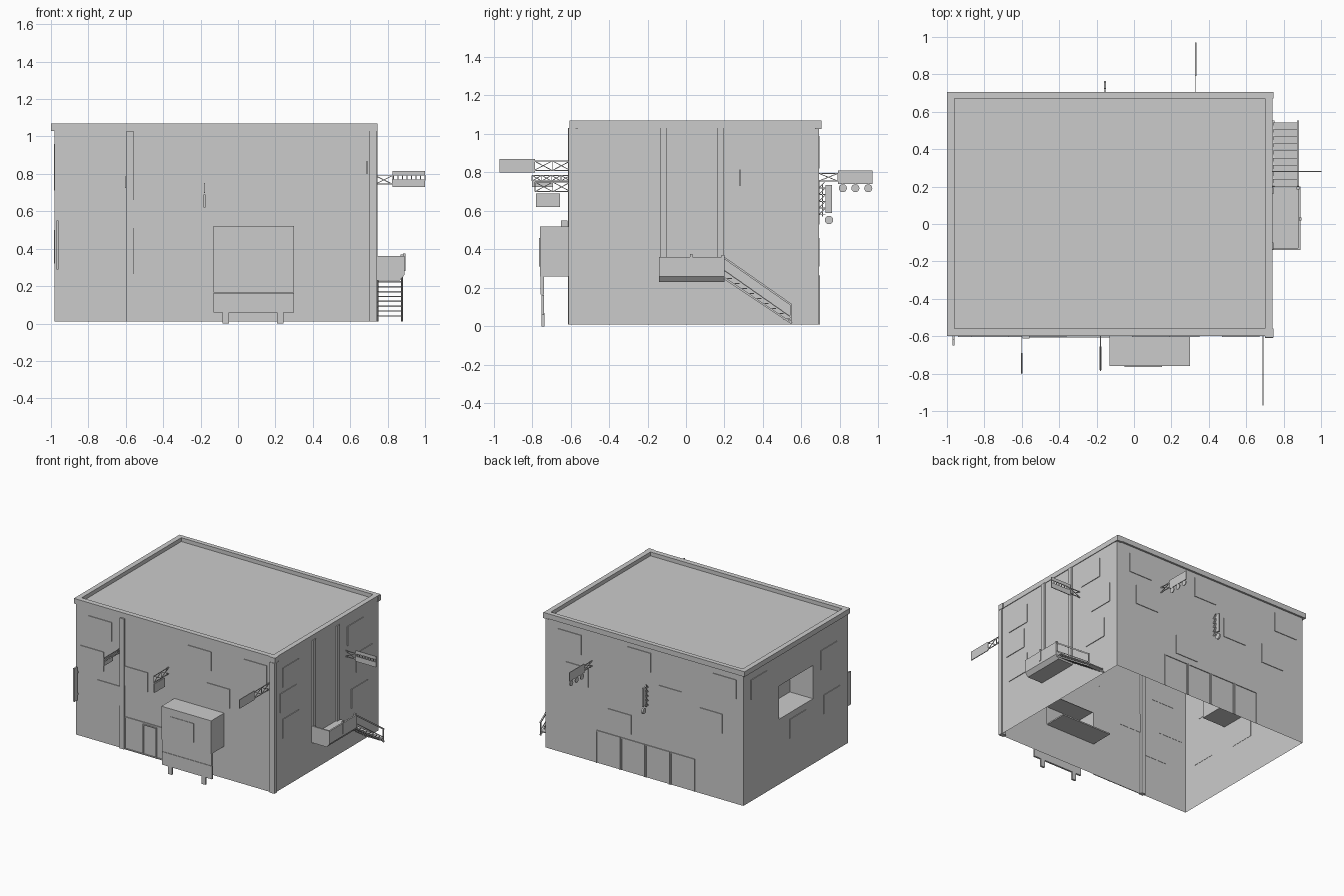
import bpy, bmesh, math
from mathutils import Vector, Matrix

if "Cube" in bpy.data.objects:
    bpy.data.objects.remove(bpy.data.objects["Cube"])

def mesh_obj(name, bm):
    me = bpy.data.meshes.new(name)
    bm.to_mesh(me)
    bm.free()
    ob = bpy.data.objects.new(name, me)
    bpy.context.collection.objects.link(ob)
    return ob

def add_box(bm, x0, x1, y0, y1, z0, z1):
    m = Matrix.Translation(((x0+x1)/2, (y0+y1)/2, (z0+z1)/2)) @ Matrix.Diagonal((abs(x1-x0), abs(y1-y0), abs(z1-z0), 1))
    bmesh.ops.create_cube(bm, size=1, matrix=m)

def add_bar(bm, a, b, t=0.005):
    a, b = Vector(a), Vector(b)
    d = b - a
    m = Matrix.Translation((a+b)/2) @ d.to_track_quat('Z', 'Y').to_matrix().to_4x4() @ Matrix.Diagonal((t, t, d.length, 1))
    bmesh.ops.create_cube(bm, size=1, matrix=m)

def boxes(name, items):
    bm = bmesh.new()
    for it in items:
        add_box(bm, *it)
    return mesh_obj(name, bm)

def quad(bm, pts):
    bm.faces.new([bm.verts.new(p) for p in pts])

# wall coordinates: u along the wall, z up, d outwards
X0, X1, Y0, Y1, ZT = -0.98, 0.735, -0.60, 0.69, 1.035
def P(w, u, d, z):
    return {'F': (u, Y0-d, z), 'B': (u, Y1+d, z), 'R': (X1+d, u, z), 'L': (X0-d, u, z)}[w]

def wbox(w, u0, u1, z0, z1, d0, d1):
    a, b = P(w, u0, d0, z0), P(w, u1, d1, z1)
    lo = [min(p) for p in zip(a, b)]
    hi = [max(p) for p in zip(a, b)]
    return (lo[0], hi[0], lo[1], hi[1], lo[2], hi[2])

# Wall sheets, open at the bottom, some with an opening
def wall(name, w, hole=None):
    u0, u1 = (X0, X1) if w in 'FB' else (Y0, Y1)
    parts = [(u0, u1, 0.01, ZT)]
    if hole:
        a, b, c, d = hole
        parts = [(u0, a, 0.01, ZT), (b, u1, 0.01, ZT), (a, b, 0.01, c), (a, b, d, ZT)]
    bm = bmesh.new()
    for a, b, c, d in parts:
        pts = [P(w, a, 0, c), P(w, b, 0, c), P(w, b, 0, d), P(w, a, 0, d)]
        quad(bm, pts if w in 'FR' else pts[::-1])
    mesh_obj(name, bm)

wall("front_wall", 'F', (-0.13, 0.30, 0.26, 0.51))
wall("back_wall", 'B')
wall("right_wall", 'R')
wall("left_wall", 'L', (-0.17, 0.25, 0.52, 0.78))

# Window recess in the left wall
bm = bmesh.new()
add_box(bm, X0, X0+0.2, -0.17, 0.25, 0.52, 0.78)
bmesh.ops.delete(bm, geom=[f for f in bm.faces if f.calc_center_median().x < X0+0.01], context='FACES')
bmesh.ops.reverse_faces(bm, faces=bm.faces)
mesh_obj("left_window_recess", bm)

# Roof deck and parapet ring
bm = bmesh.new()
quad(bm, [(-0.96, -0.56, 1.04), (0.70, -0.56, 1.04), (0.70, 0.67, 1.04), (-0.96, 0.67, 1.04)])
mesh_obj("roof_deck", bm)
boxes("parapet", [(-1, 0.74, -0.60, -0.56, 1.03, 1.07), (-1, 0.74, 0.67, 0.705, 1.03, 1.07),
                  (-1, -0.96, -0.56, 0.67, 1.03, 1.07), (0.70, 0.74, -0.56, 0.67, 1.03, 1.07)])
boxes("parapet_corners", [(0.70, 0.745, -0.606, -0.56, 1.028, 1.07), (0.70, 0.745, 0.67, 0.705, 1.025, 1.065)])

# Columns and pilasters
boxes("corner_column", [(0.70, 0.742, -0.61, -0.575, 0.01, 1.03)])
boxes("front_pilaster", [(-0.595, -0.56, -0.612, -0.58, 0.01, 1.03)])
boxes("right_pilasters", [wbox('R', u, u+0.035, 0.27, 1.03, -0.01, 0.012) for u in (-0.135, 0.16)])

# Raised render patches scattered over the walls
patches = {
    'F': [(-0.87, 0.97), (-0.94, 0.72), (-0.80, 0.49), (-0.01, 0.97), (0.47, 0.99), (-0.56, 0.66), (0.15, 0.72)],
    'R': [(-0.50, 0.95), (-0.53, 0.76), (-0.50, 0.55), (0.30, 0.97), (0.41, 0.72), (0.35, 0.46)],
    'B': [(0.42, 0.97), (0.36, 0.73), (-0.18, 0.99), (-0.92, 0.98), (-0.45, 0.76), (-0.01, 0.46), (-0.80, 0.68)],
    'L': [(-0.46, 0.86), (-0.50, 0.50), (-0.08, 0.47), (0.40, 0.96)]}
for w, lst in patches.items():
    boxes("wall_patches_" + w, [wbox(w, u, u+0.2, z-0.15, z, -0.002, 0.005) for u, z in lst])

# Shopfront frame and door on the front
def frame(w, u0, u1, z0, z1, t=0.008, d=0.006):
    return [wbox(w, u0, u0+t, z0, z1, 0, d), wbox(w, u1-t, u1, z0, z1, 0, d), wbox(w, u0, u1, z1-t, z1, 0, d)]
boxes("front_shopfront_frame", frame('F', -0.56, -0.13, 0.01, 0.265) + [wbox('F', -0.56, -0.13, 0.01, 0.018, 0, 0.006)])
boxes("front_door", frame('F', -0.40, -0.28, 0.01, 0.25, 0.007, 0.008))
# Four shutters at the back
sh = []
for i in range(4):
    u = -0.56 + i*0.215
    sh += frame('B', u, u+0.21, 0.01, 0.265)
boxes("back_shutter_frames", sh)

# Projecting bay on the front, open towards the inside
bm = bmesh.new()
add_box(bm, -0.13, 0.30, -0.76, -0.60, 0.26, 0.52)
bmesh.ops.delete(bm, geom=[f for f in bm.faces if f.calc_center_median().y > -0.61], context='FACES')
mesh_obj("front_bay", bm)
boxes("bay_patch", [(-0.05, 0.15, -0.764, -0.758, 0.31, 0.46)])
boxes("bay_inner_shelf", [(-0.13, 0.30, -0.60, -0.42, 0.255, 0.265)])
boxes("hanging_boards", [(-0.13, 0.30, -0.752, -0.738, 0.06, 0.162), (-0.13, 0.30, -0.755, -0.738, 0.166, 0.265)])
boxes("board_legs", [(x, x+0.034, -0.75, -0.735, 0, 0.07) for x in (-0.082, 0.208)])

# Balcony tub: bevelled underside, floor, solid rails
bm = bmesh.new()
prof = [(0.735, 0.23), (0.865, 0.23), (0.89, 0.26), (0.89, 0.285), (0.735, 0.285)]
ends = [[bm.verts.new((x, y, z)) for x, z in prof] for y in (-0.14, 0.20)]
bm.faces.new(ends[0])
bm.faces.new(ends[1][::-1])
for i in range(5):
    j = (i+1) % 5
    bm.faces.new([ends[0][j], ends[0][i], ends[1][i], ends[1][j]])
mesh_obj("balcony_floor", bm)
boxes("balcony_rail", [(0.878, 0.89, -0.14, 0.20, 0.28, 0.36), (0.735, 0.89, -0.14, -0.128, 0.28, 0.36),
                       (0.882, 0.895, 0.02, 0.035, 0.28, 0.375), (0.87, 0.885, 0.185, 0.20, 0.28, 0.37)])

# Stairs beside the balcony
N = 9
boxes("stair_treads", [(0.742, 0.875, 0.20+i*0.038, 0.24+i*0.038, 0.245-i*0.026, 0.252-i*0.026) for i in range(N)])
bm = bmesh.new()
for x in (0.745, 0.877):
    add_bar(bm, (x, 0.20, 0.25), (x, 0.55, 0.015), 0.01)
add_bar(bm, (0.877, 0.20, 0.355), (0.877, 0.55, 0.11), 0.01)
add_bar(bm, (0.877, 0.20, 0.29), (0.877, 0.55, 0.045), 0.005)
add_bar(bm, (0.877, 0.545, 0.01), (0.877, 0.545, 0.115), 0.008)
mesh_obj("stair_rails", bm)

# Signs on lattice brackets sticking out of the walls
def truss(bm, w, u, d0, d1, z0, z1, n):
    for z in (z0, z1):
        add_bar(bm, P(w, u, d0, z), P(w, u, d1, z))
    for i in range(n):
        a, b = d0+(d1-d0)*i/n, d0+(d1-d0)*(i+1)/n
        add_bar(bm, P(w, u, a, z0), P(w, u, b, z1), 0.004)
        add_bar(bm, P(w, u, a, z1), P(w, u, b, z0), 0.004)
        add_bar(bm, P(w, u, b, z0), P(w, u, b, z1), 0.004)

def sign(name, w, u, tr, panels, discs=(), t=0.006):
    bm = bmesh.new()
    if tr:
        truss(bm, w, u, *tr)
    for d0, d1, z0, z1 in panels:
        add_box(bm, *wbox(w, u-t/2, u+t/2, z0, z1, d0, d1))
    for d, z, r in discs:
        rot = Matrix.Rotation(math.pi/2, 4, 'Y' if w in 'FB' else 'X')
        bmesh.ops.create_cone(bm, cap_ends=True, segments=16, radius1=r, radius2=r, depth=t,
                              matrix=Matrix.Translation(P(w, u, d, z)) @ rot)
    mesh_obj(name, bm)

sign("front_right_sign", 'F', 0.69, (0, 0.19, 0.81, 0.86, 2), [(0.185, 0.37, 0.80, 0.87)])
sign("front_left_sign", 'F', -0.60, (0, 0.20, 0.755, 0.785, 4), [(0.09, 0.20, 0.725, 0.757)])
sign("front_middle_sign", 'F', -0.18, (0, 0.185, 0.70, 0.75, 2), [(0.055, 0.18, 0.62, 0.69)], t=0.01)
sign("front_blade_sign", 'F', -0.965, None, [(0.015, 0.05, 0.29, 0.55), (0, 0.015, 0.33, 0.34), (0, 0.015, 0.50, 0.51)], t=0.012)
sign("right_sign", 'R', 0.28, (0, 0.09, 0.745, 0.79, 1),
     [(0.09, 0.265, 0.79, 0.815), (0.09, 0.265, 0.73, 0.77)] + [(0.095+i*0.024, 0.099+i*0.024, 0.765, 0.795) for i in range(8)])
sign("back_sign_with_discs", 'B', 0.33, (0, 0.10, 0.755, 0.795, 1), [(0.10, 0.28, 0.74, 0.81)],
     [(0.125, 0.718, 0.021), (0.19, 0.718, 0.021), (0.257, 0.718, 0.021)])
sign("back_blade_sign", 'B', -0.155, None, [(0.035, 0.068, 0.59, 0.735)], [(0.053, 0.553, 0.022)], t=0.012)
bm = bmesh.new()
for k in range(5):
    z = 0.58 + k*0.035
    add_bar(bm, P('B', -0.155, 0, z), P('B', -0.155, 0.035, z))
    add_bar(bm, P('B', -0.155, 0, z), P('B', -0.155, 0.03, z+0.03), 0.004)
add_bar(bm, P('B', -0.155, 0.02, 0.57), P('B', -0.155, 0.02, 0.74))
mesh_obj("back_blade_bracket", bm)
